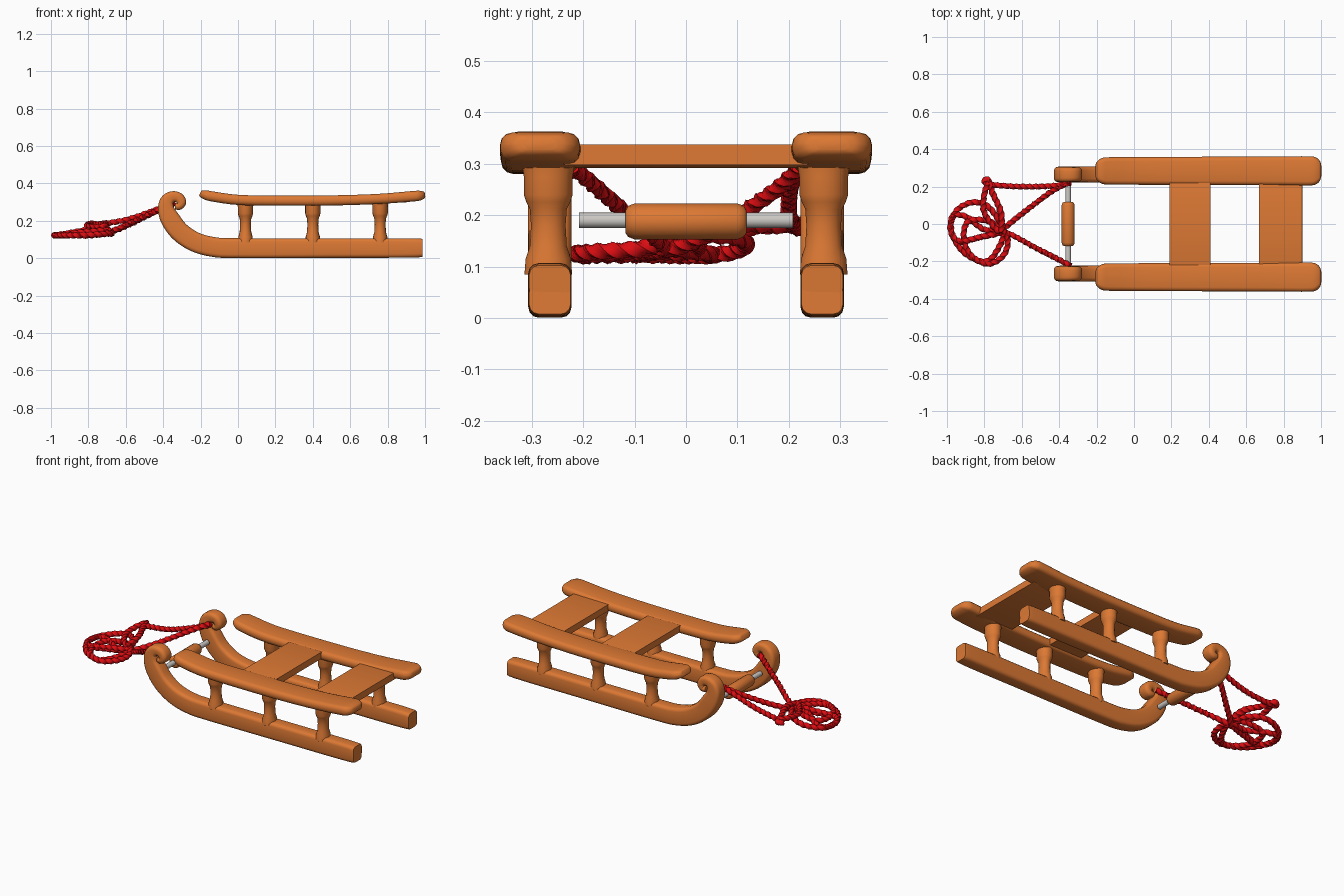
import bpy, bmesh, math
from mathutils import Vector

if "Cube" in bpy.data.objects:
    bpy.data.objects.remove(bpy.data.objects["Cube"])


def material(name, rgb):
    m = bpy.data.materials.new(name)
    m.diffuse_color = (*rgb, 1)
    m.use_nodes = True
    m.node_tree.nodes["Principled BSDF"].inputs["Base Color"].default_value = m.diffuse_color
    return m


WOOD = material("orange_wood", (0.72, 0.19, 0.034))
RED = material("red_rope", (0.72, 0.004, 0.006))
METAL = material("grey_metal", (0.6, 0.58, 0.55))


def finish(name, bm, mat, angle=40):
    bmesh.ops.recalc_face_normals(bm, faces=bm.faces)
    me = bpy.data.meshes.new(name)
    bm.to_mesh(me)
    bm.free()
    me.materials.append(mat)
    ob = bpy.data.objects.new(name, me)
    bpy.context.collection.objects.link(ob)
    bpy.context.view_layer.objects.active = ob
    ob.select_set(True)
    bpy.ops.object.shade_smooth_by_angle(angle=math.radians(angle))
    ob.select_set(False)
    return ob


def spline(pts, n, closed=False):
    """Catmull-Rom through points of any dimension."""
    pts = [Vector(p) for p in pts]
    k = len(pts)
    at = (lambda i: pts[i % k]) if closed else (lambda i: pts[max(0, min(k - 1, i))])
    out = []
    for i in range(k if closed else k - 1):
        a, b, c, d = (at(i + j) for j in (-1, 0, 1, 2))
        for s in range(n):
            t = s / n
            out.append(0.5 * (2 * b + (c - a) * t + (2 * a - 5 * b + 4 * c - d) * t * t
                              + (3 * b - a - 3 * c + d) * t ** 3))
    return out if closed else out + [pts[-1]]


def sweep(bm, path, section, ref, closed=False):
    """Skin section(i) along path; ref fixes the sideways axis."""
    rings, k = [], len(path)
    for i, p in enumerate(path):
        a = path[i - 1] if i or closed else p
        b = path[(i + 1) % k] if i < k - 1 or closed else p
        t = (b - a).normalized()
        n = t.cross(ref).normalized()
        s = n.cross(t)
        rings.append([bm.verts.new(p + s * u + n * v) for u, v in section(i)])
    for i in range(k if closed else k - 1):
        r, q = rings[i], rings[(i + 1) % k]
        for j in range(len(r)):
            m = (j + 1) % len(r)
            bm.faces.new((r[j], r[m], q[m], q[j]))
    if not closed:
        bm.faces.new(rings[0])
        bm.faces.new(rings[-1])


def rounded(w, h, r):
    """Rounded rectangle with half sizes w, h."""
    r = min(r, w * 0.95, h * 0.95)
    return [(sx * (w - r) + r * math.cos(a), sy * (h - r) + r * math.sin(a))
            for q, (sx, sy) in enumerate(((1, 1), (-1, 1), (-1, -1), (1, -1)))
            for a in ((q + f / 3) * math.pi / 2 for f in range(4))]


def bar(name, stations, y, n, r):
    """Wooden bar from stations (x, z, half thickness, half width)."""
    st = []
    for p in spline(stations, n):
        st.append(p)
    bm = bmesh.new()
    sweep(bm, [Vector((p[0], y, p[1])) for p in st],
          lambda i: rounded(st[i][3], st[i][2], r), Vector((0, 1, 0)))
    return finish(name, bm, WOOD)


def lathe(name, profile, mat, centre, axis="Z", sides=16, sy=1):
    """Spin (radius, height) pairs about an axis."""
    bm = bmesh.new()
    rings = []
    for r, h in profile:
        ring = []
        for k in range(sides):
            a = 2 * math.pi * k / sides
            u, v = r * math.cos(a), r * math.sin(a)
            co = (u, v * sy, h) if axis == "Z" else (u, h, v)
            ring.append(bm.verts.new(Vector(co) + Vector(centre)))
        rings.append(ring)
    for r, q in zip(rings, rings[1:]):
        for j in range(sides):
            m = (j + 1) % sides
            bm.faces.new((r[j], r[m], q[m], q[j]))
    bm.faces.new(rings[0])
    bm.faces.new(rings[-1])
    return finish(name, bm, mat)


# Runner with a scrolled nose, and gently bowed seat rail
runner = [(0.984, 0.055, 0.024, 0.028), (0.974, 0.055, 0.040, 0.037), (0.945, 0.055, 0.051, 0.042),
          (0.5, 0.054, 0.052, 0.042), (0.0, 0.054, 0.053, 0.042), (-0.13, 0.060, 0.053, 0.042),
          (-0.23, 0.087, 0.053, 0.042), (-0.31, 0.140, 0.053, 0.042), (-0.36, 0.205, 0.052, 0.042),
          (-0.384, 0.260, 0.044, 0.041), (-0.380, 0.305, 0.037, 0.040), (-0.352, 0.328, 0.030, 0.039),
          (-0.319, 0.324, 0.028, 0.038), (-0.303, 0.300, 0.026, 0.038), (-0.315, 0.279, 0.021, 0.037),
          (-0.336, 0.278, 0.016, 0.035)]
rail = [(-0.203, 0.346, 0.012, 0.030), (-0.197, 0.344, 0.018, 0.050), (-0.172, 0.338, 0.025, 0.068),
        (-0.13, 0.329, 0.027, 0.073), (0.0, 0.312, 0.027, 0.074), (0.2, 0.308, 0.027, 0.075),
        (0.5, 0.309, 0.027, 0.076), (0.75, 0.317, 0.027, 0.077), (0.93, 0.331, 0.028, 0.078),
        (0.972, 0.335, 0.026, 0.072), (0.993, 0.338, 0.019, 0.054), (1.0, 0.339, 0.012, 0.032)]
post = [(0.040, 0.085), (0.038, 0.115), (0.031, 0.14), (0.029, 0.18), (0.031, 0.212),
        (0.037, 0.226), (0.041, 0.24), (0.041, 0.275), (0.044, 0.298)]

for s, side in ((-1, "front"), (1, "back")):
    bar(side + "_runner", runner, s * 0.265, 5, 0.02)
    bar(side + "_seat_rail", rail, s * 0.284, 4, 0.022)
    for k, x in enumerate((0.04, 0.40, 0.76)):
        lathe(f"{side}_post_{k + 1}", post, WOOD, (x, s * 0.268, 0), sy=1.16)

# Two cross slats joining the rails
for k, (x0, x1, z0, z1) in enumerate(((0.19, 0.41, 0.312, 0.312), (0.67, 0.90, 0.312, 0.318))):
    bm = bmesh.new()
    sweep(bm, [Vector((x0, 0, z0)), Vector((x1, 0, z1))],
          lambda i: rounded(0.24, 0.020, 0.006), Vector((0, 1, 0)))
    finish(f"seat_slat_{k + 1}", bm, WOOD)

# Foot bar and wooden grip
lathe("foot_bar", [(0.015, -0.208), (0.015, 0.208)], METAL, (-0.352, 0, 0.19), "Y")
half = [(0.022, 0.118), (0.030, 0.113), (0.035, 0.100)]
lathe("foot_bar_grip", [(r, -h) for r, h in half] + half[::-1], WOOD, (-0.352, 0, 0.188), "Y")

# Pull rope: twisted three-strand cords, two leads and coiled loops
ropes = {
    "front_lead": ([(-0.34, -0.222, 0.295), (-0.52, -0.13, 0.215), (-0.69, -0.045, 0.14),
                    (-0.80, -0.065, 0.13), (-0.93, -0.10, 0.125)], False),
    "inner_lead": ([(-0.35, 0.222, 0.295), (-0.44, 0.175, 0.25), (-0.58, 0.07, 0.18),
                    (-0.68, -0.01, 0.14), (-0.72, -0.05, 0.135)], False),
    "outer_lead": ([(-0.34, 0.222, 0.295), (-0.42, 0.205, 0.265), (-0.60, 0.20, 0.205),
                    (-0.76, 0.21, 0.18), (-0.80, 0.225, 0.175), (-0.78, 0.238, 0.18),
                    (-0.765, 0.19, 0.18), (-0.72, 0.08, 0.18), (-0.70, -0.03, 0.16)], False),
    "left_loop": ([(-0.71, -0.04, 0.15), (-0.82, -0.07, 0.14), (-0.94, -0.09, 0.128),
                   (-0.982, -0.02, 0.122), (-0.95, 0.07, 0.125), (-0.87, 0.115, 0.14),
                   (-0.79, 0.10, 0.155), (-0.73, 0.03, 0.16)], True),
    "lower_loop": ([(-0.71, -0.02, 0.155), (-0.80, 0.02, 0.145), (-0.89, 0.01, 0.13),
                    (-0.91, -0.08, 0.125), (-0.87, -0.17, 0.125), (-0.78, -0.213, 0.125),
                    (-0.70, -0.17, 0.13), (-0.675, -0.09, 0.135)], True),
    "outer_loop": ([(-0.72, -0.04, 0.17), (-0.80, 0.06, 0.17), (-0.80, 0.16, 0.18),
                    (-0.775, 0.215, 0.185), (-0.755, 0.16, 0.18), (-0.71, 0.06, 0.185)], True),
    "long_loop": ([(-0.70, -0.03, 0.14), (-0.80, -0.03, 0.135), (-0.90, 0.04, 0.125),
                   (-0.97, 0.04, 0.122), (-0.97, -0.06, 0.122), (-0.90, -0.16, 0.122),
                   (-0.79, -0.20, 0.122), (-0.72, -0.12, 0.13)], True),
}
for name, (pts, closed) in ropes.items():
    path = spline(pts, 12, closed)
    twist, d = [], 0
    for i, p in enumerate(path):
        d += (p - path[i - 1]).length if i else 0
        twist.append(d)
    total = d + (path[0] - path[-1]).length
    rate = 2 * math.pi / 3 * round(total / 0.035) / total

    def strand(i):
        return [((0.0155 + 0.0022 * math.cos(3 * a)) * math.cos(a + twist[i] * rate),
                 (0.0155 + 0.0022 * math.cos(3 * a)) * math.sin(a + twist[i] * rate))
                for a in (2 * math.pi * k / 12 for k in range(12))]

    bm = bmesh.new()
    sweep(bm, path, strand, Vector((0, 0, 1)), closed)
    finish("rope_" + name, bm, RED, 60)
